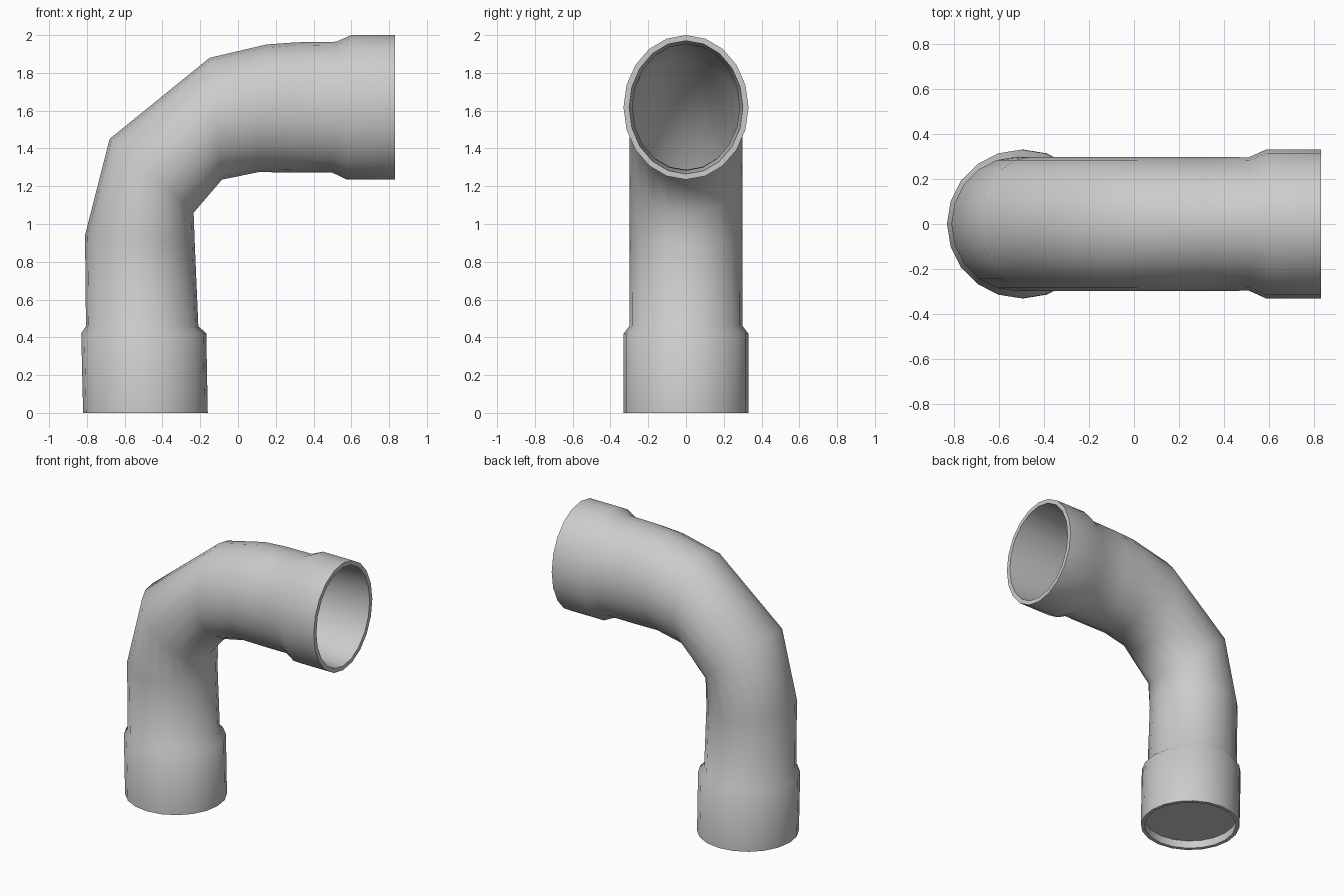
import bpy, bmesh
from math import pi, sin, cos, radians
from mathutils import Vector

if "Cube" in bpy.data.objects:
    bpy.data.objects.remove(bpy.data.objects["Cube"])

SIDES = 20

# Outer skin stations: outer-bend x,z / inner-bend x,z / half width in y
OUTER = [
    (-0.82, 0.00, -0.16, 0.00, 0.33),
    (-0.83, 0.42, -0.168, 0.42, 0.33),
    (-0.805, 0.46, -0.21, 0.46, 0.30),
    (-0.81, 0.94, -0.229, 0.90, 0.298),
    (-0.68, 1.45, -0.235, 1.06, 0.298),
    (-0.15, 1.88, -0.085, 1.235, 0.298),
    (0.15, 1.95, 0.11, 1.275, 0.297),
    (0.31, 1.962, 0.31, 1.272, 0.297),
    (0.52, 1.965, 0.50, 1.272, 0.296),
    (0.60, 2.00, 0.575, 1.235, 0.331),
    (0.83, 2.00, 0.83, 1.235, 0.331),
]


def shrink(station, wall):
    x0, z0, x1, z1, w = station
    a, b = Vector((x0, z0)), Vector((x1, z1))
    d = (b - a).normalized() * wall
    a, b = a + d, b - d
    return (*a, *b, w - wall)


def add_ring(bm, station):
    x0, z0, x1, z1, w = station
    ring = []
    for i in range(SIDES):
        t = 2 * pi * i / SIDES
        k = (1 - cos(t)) / 2
        ring.append(bm.verts.new((x0 + (x1 - x0) * k, w * sin(t), z0 + (z1 - z0) * k)))
    return ring


# Bore runs inside the skin from the side mouth down to a shallow foot recess
bore = [shrink(OUTER[-1], 0.03)]
bore += [shrink(s, 0.012) for s in OUTER[8:1:-1]]
bore.append((-0.795, 0.055, -0.185, 0.055, 0.305))
foot = shrink(OUTER[0], 0.025)

bm = bmesh.new()
rings = [add_ring(bm, s) for s in [foot] + OUTER + bore]
for a, b in zip(rings, rings[1:]):
    for i in range(SIDES):
        j = (i + 1) % SIDES
        bm.faces.new((a[i], a[j], b[j], b[i]))

# Recess wall and floor at the foot
for i in range(SIDES):
    j = (i + 1) % SIDES
    bm.faces.new((rings[-1][i], rings[-1][j], rings[0][j], rings[0][i]))
bm.faces.new(rings[-1])
bmesh.ops.recalc_face_normals(bm, faces=bm.faces)

mesh = bpy.data.meshes.new("pipe_elbow")
bm.to_mesh(mesh)
bm.free()
pipe = bpy.data.objects.new("pipe_elbow", mesh)
bpy.context.collection.objects.link(pipe)
bpy.context.view_layer.objects.active = pipe
pipe.select_set(True)
bpy.ops.object.shade_smooth_by_angle(angle=radians(50))
